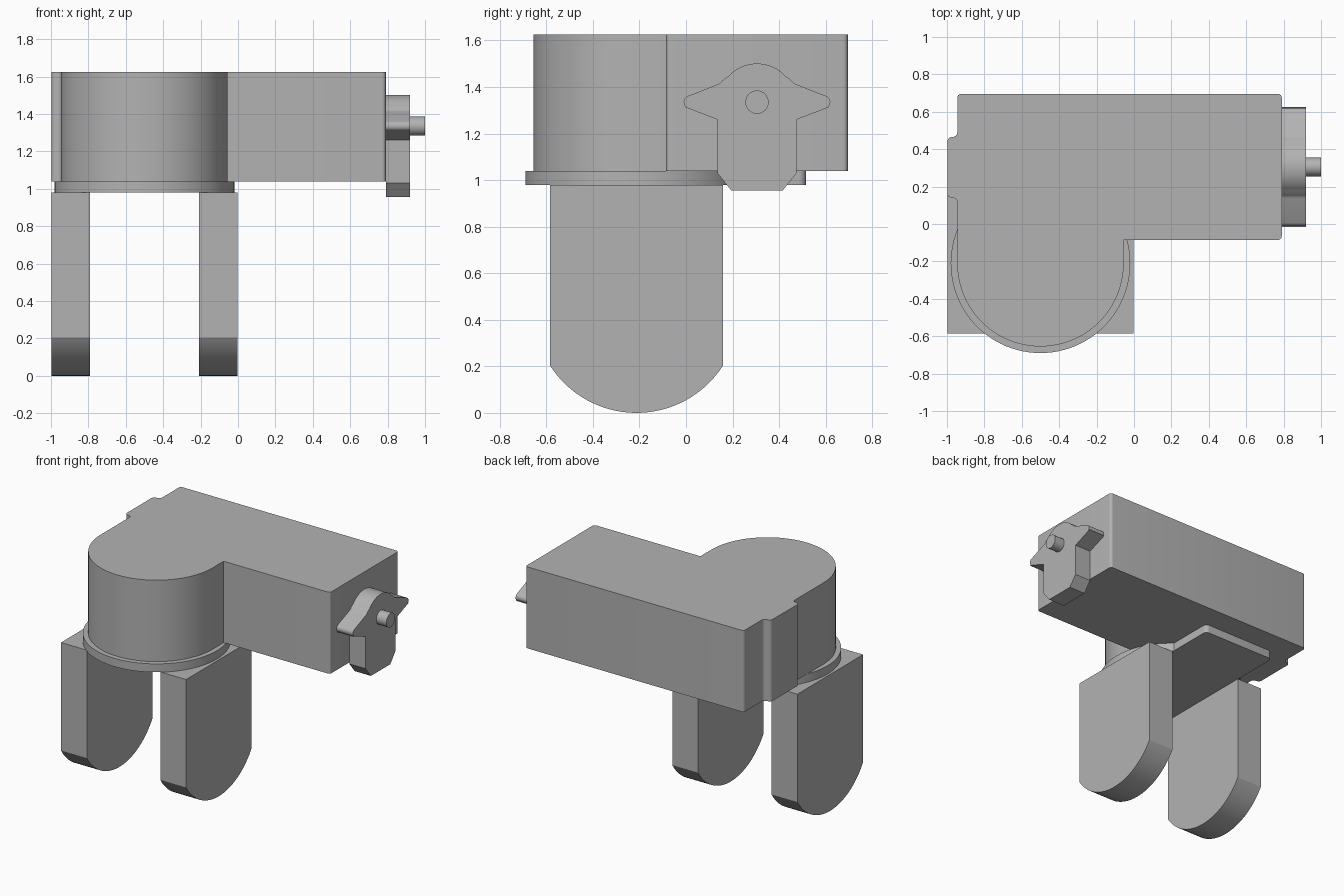
import bpy, bmesh
from math import pi, cos, sin, radians, atan2, asin
from mathutils import Vector

if "Cube" in bpy.data.objects:
    bpy.data.objects.remove(bpy.data.objects["Cube"], do_unlink=True)

grey = bpy.data.materials.new("light grey")
grey.use_nodes = True
colour = (0.45, 0.45, 0.45, 1)
grey.diffuse_color = colour
grey.node_tree.nodes["Principled BSDF"].inputs["Base Color"].default_value = colour


def arc(cx, cy, r, start, end, n):
    """Points on an arc, angles in degrees."""
    angles = [radians(start + (end - start) * i / n) for i in range(n + 1)]
    return [(cx + r * cos(a), cy + r * sin(a)) for a in angles]


def fillet(a, b, c, r, n=6):
    """Round the corner b between a and c."""
    a, b, c = Vector(a), Vector(b), Vector(c)
    u, v = (a - b).normalized(), (c - b).normalized()
    half = u.angle(v) / 2
    reach = r / abs(sin(half) / cos(half))
    centre = b + (u + v).normalized() * (r / sin(half))
    p, q = b + u * reach - centre, b + v * reach - centre
    start = atan2(p.y, p.x)
    sweep = (atan2(q.y, q.x) - start + pi) % (2 * pi) - pi
    return [(centre.x + r * cos(start + sweep * i / n),
             centre.y + r * sin(start + sweep * i / n)) for i in range(n + 1)]


def rounded(corners):
    """Outline from (x, y, radius) corners; radius 0 stays sharp."""
    out = []
    for i, (x, y, r) in enumerate(corners):
        before, after = corners[i - 1][:2], corners[(i + 1) % len(corners)][:2]
        out += fillet(before, (x, y), after, r) if r else [(x, y)]
    return out


def prism(name, outline, low, high, axis="z"):
    """Extrude an outline along z (outline in xy) or x (outline in yz)."""
    bm = bmesh.new()
    place = (lambda p, h: (p[0], p[1], h)) if axis == "z" else (lambda p, h: (h, p[0], p[1]))
    bottom = [bm.verts.new(place(p, low)) for p in outline]
    top = [bm.verts.new(place(p, high)) for p in outline]
    bm.faces.new(bottom)
    bm.faces.new(top)
    for i in range(len(outline)):
        j = (i + 1) % len(outline)
        bm.faces.new((bottom[i], bottom[j], top[j], top[i]))
    bmesh.ops.recalc_face_normals(bm, faces=bm.faces)
    mesh = bpy.data.meshes.new(name)
    bm.to_mesh(mesh)
    bm.free()
    mesh.materials.append(grey)
    ob = bpy.data.objects.new(name, mesh)
    bpy.context.collection.objects.link(ob)
    bpy.ops.object.select_all(action="DESELECT")
    ob.select_set(True)
    bpy.context.view_layer.objects.active = ob
    bpy.ops.object.shade_smooth_by_angle(angle=radians(25))
    return ob


# Main housing: long box, side ridge and half-round front
HUB = (-0.5, -0.21)
box = rounded([(-0.055, -0.085, 0), (0.79, -0.085, 0.02), (0.79, 0.695, 0.02),
               (-0.945, 0.695, 0.02), (-0.945, 0.465, 0.025), (-0.998, 0.465, 0.025),
               (-0.998, 0.14, 0.025), (-0.945, 0.14, 0.025), (-0.945, -0.21, 0)])
prism("housing", box + arc(*HUB, 0.445, 180, 360, 48)[1:], 1.04, 1.625)

# Flange below the half-round, and the plate running back between the legs
prism("flange", arc(*HUB, 0.48, 0, 360, 96)[:-1], 0.98, 1.04)
prism("mounting_plate", rounded([(-0.795, -0.21, 0), (-0.21, -0.21, 0),
                                 (-0.21, 0.515, 0.03), (-0.795, 0.515, 0.03)]), 0.98, 1.04)

# Two legs with curved feet
foot = arc(-0.2125, 0.441, 0.441, 212.4, 327.6, 32)
leg_outline = foot + [(0.16, 0.98), (-0.585, 0.98)]
for name, x in (("right_leg", -0.997), ("left_leg", -0.208)):
    prism(name, leg_outline, x, x + 0.205, "x")

# End latch: winged, rounded top and chamfered tail, mirrored about its middle
MID = 0.305
half = [(0.11, 0.955), (0.17, 1.03), (0.17, 1.26)]
half += fillet((0.17, 1.26), (0.345, 1.327), (0.31, 1.345), 0.012)[:1]
half += arc(0.287, 1.335, 0.028, -65, 65, 8)
half += fillet((0.3, 1.36), (0.155, 1.417), (0.13, 1.455), 0.05)
half += arc(0, 1.335, 0.166, 42, 90, 14)
latch = [(MID + y, z) for y, z in half] + [(MID - y, z) for y, z in reversed(half[:-1])]
prism("latch", latch, 0.79, 0.92, "x")
prism("latch_pin", arc(MID, 1.335, 0.05, 0, 360, 32)[:-1], 0.92, 1.0, "x")
